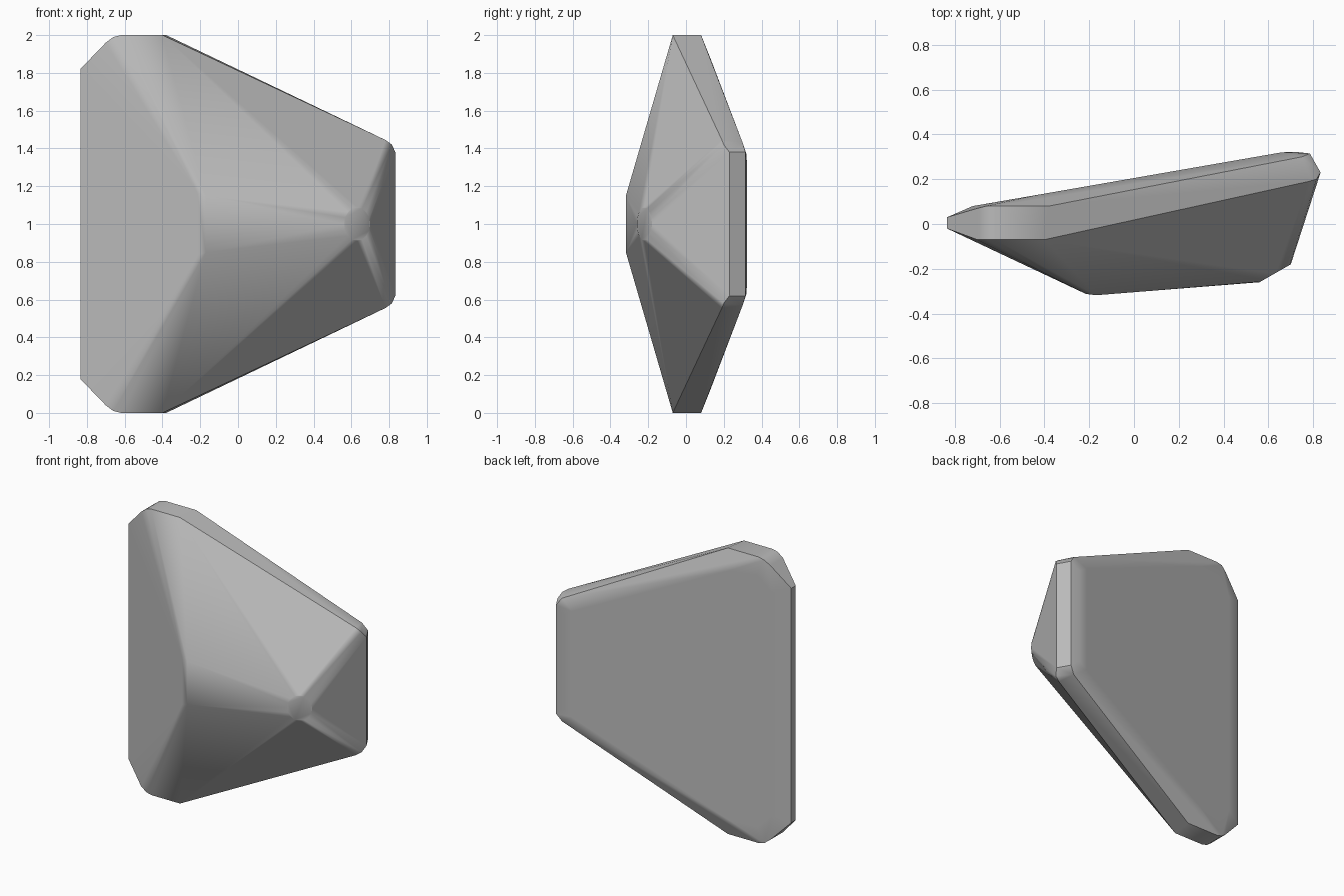
import bpy
import bmesh
import math

cube = bpy.data.objects.get("Cube")
if cube:
    bpy.data.objects.remove(cube, do_unlink=True)

# Stone colour
stone = bpy.data.materials.new("stone grey")
stone.use_nodes = True
grey = (0.5, 0.5, 0.5, 1)
stone.diffuse_color = grey
stone.node_tree.nodes["Principled BSDF"].inputs["Base Color"].default_value = grey

# Upper half of the faceted shape: x, y, height above the middle
corners = [
    # narrow left edge
    (-0.835, -0.02, 0.82), (-0.835, 0.03, 0.82),
    # upper left chamfer and flat end
    (-0.70, -0.07, 0.96), (-0.70, 0.07, 0.96),
    (-0.66, -0.07, 0.99), (-0.66, 0.08, 0.99),
    (-0.62, -0.07, 1.0), (-0.62, 0.08, 1.0),
    (-0.40, -0.07, 1.0), (-0.38, 0.08, 1.0),
    # right edge
    (0.78, 0.19, 0.445), (0.815, 0.20, 0.42), (0.833, 0.23, 0.38),
    (0.75, 0.30, 0.43), (0.785, 0.315, 0.38),
    # inset back face
    (-0.72, 0.08, 0.78), (-0.62, 0.097, 0.88), (-0.42, 0.132, 0.87),
    (0.66, 0.32, 0.37), (0.72, 0.322, 0.33),
    # front ridge
    (-0.215, -0.312, 0.165), (-0.17, -0.318, 0.15),
]

# Mirror about mid height, then add the tilted round tip
points = [(x, y, 1 + s * w) for x, y, w in corners for s in (1, -1)]
for i in range(16):
    a = i * math.tau / 16
    points.append((0.63 + 0.07 * math.cos(a),
                   -0.22 + 0.04 * math.cos(a),
                   1 + 0.09 * math.sin(a)))

# Wrap the points and merge the flat facets
bm = bmesh.new()
for p in points:
    bm.verts.new(p)
hull = bmesh.ops.convex_hull(bm, input=bm.verts)
loose = [v for v in bm.verts if not v.link_faces]
bmesh.ops.delete(bm, geom=loose, context="VERTS")
bmesh.ops.dissolve_limit(bm, angle_limit=math.radians(1.5),
                         verts=bm.verts, edges=bm.edges)
bmesh.ops.recalc_face_normals(bm, faces=bm.faces)
mesh = bpy.data.meshes.new("faceted_stone")
bm.to_mesh(mesh)
bm.free()
mesh.materials.append(stone)

rock = bpy.data.objects.new("faceted_stone", mesh)
bpy.context.collection.objects.link(rock)
bpy.ops.object.select_all(action="DESELECT")
rock.select_set(True)
bpy.context.view_layer.objects.active = rock
bpy.ops.object.shade_smooth_by_angle(angle=math.radians(32))

# Keep large facets flat while the narrow bands blend
weighted = rock.modifiers.new("weighted_normals", "WEIGHTED_NORMAL")
weighted.keep_sharp = True
weighted.weight = 100
